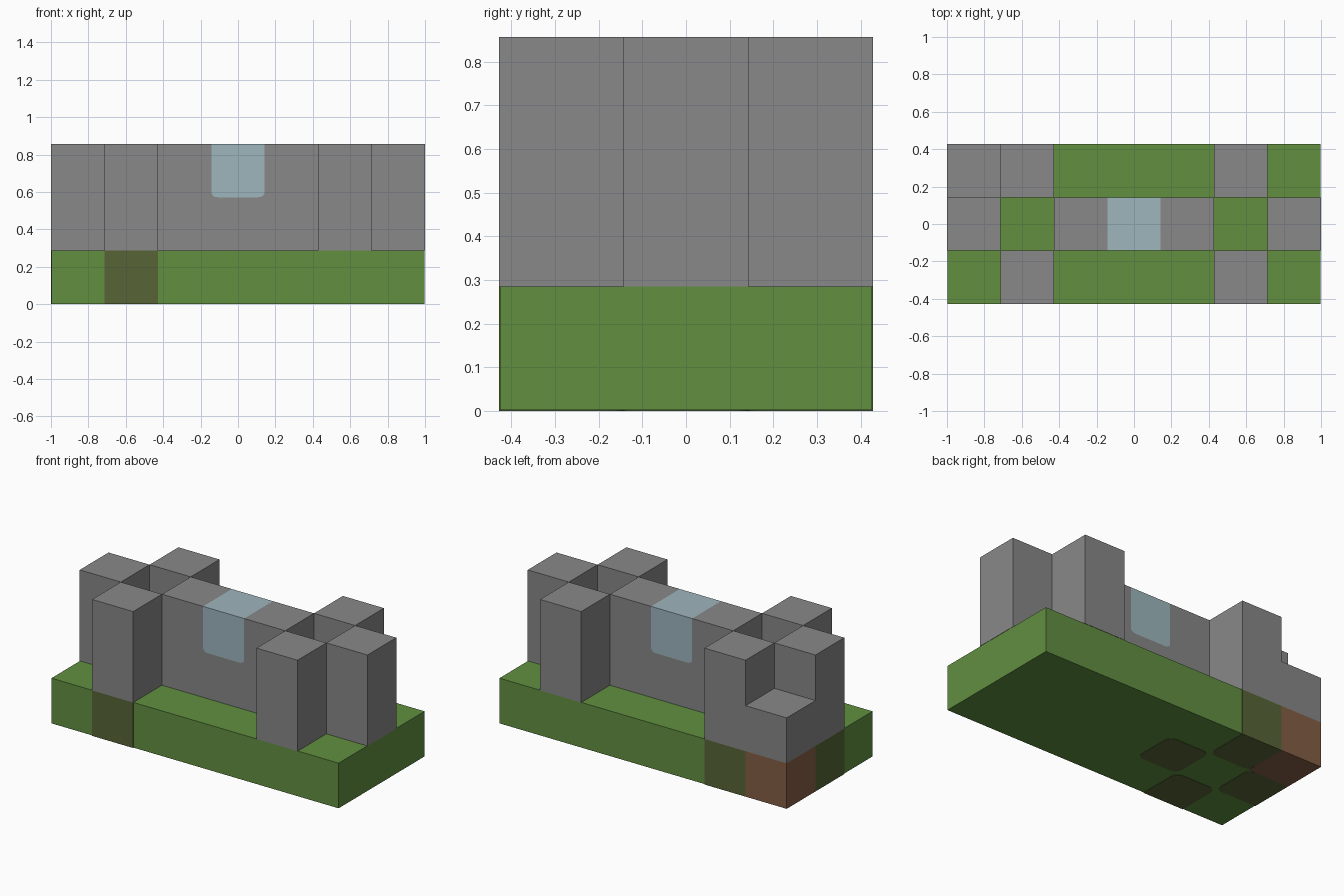
import bpy
import bmesh
from mathutils import Vector

U = 2 / 7          # side of one building block
TOP = 3 * U
SKIN = 0.002       # how far the soil patches stand proud of the turf

if "Cube" in bpy.data.objects:
    bpy.data.objects.remove(bpy.data.objects["Cube"], do_unlink=True)


def material(name, rgb):
    linear = [((c / 255 + 0.055) / 1.055) ** 2.4 for c in rgb] + [1]
    mat = bpy.data.materials.new(name)
    mat.use_nodes = True
    mat.diffuse_color = linear
    shader = mat.node_tree.nodes["Principled BSDF"]
    shader.inputs["Base Color"].default_value = linear
    shader.inputs["Roughness"].default_value = 0.9
    return mat


stone = material("grey stone", (136, 136, 136))
grass = material("grass green", (97, 143, 64))
moss = material("dark olive", (87, 101, 55))
soil = material("soil brown", (133, 95, 69))
glass = material("pale blue glass", (158, 182, 190))


def rounded(corners, radii, steps=5):
    """Polygon with each corner softened by its own radius."""
    pts = []
    for i, r in enumerate(radii):
        p = Vector(corners[i])
        if not r:
            pts.append(p)
            continue
        a = p + (Vector(corners[i - 1]) - p).normalized() * r
        b = p + (Vector(corners[(i + 1) % len(corners)]) - p).normalized() * r
        for s in range(steps + 1):
            t = s / steps
            pts.append(a.lerp(p, t).lerp(p.lerp(b, t), t))
    return pts


def prism(name, pts, lo, hi, mat, along="z"):
    """Extrude a flat outline along z, or an x-z outline along y."""
    def place(p, d):
        return (p[0], p[1], d) if along == "z" else (p[0], d, p[1])
    bm = bmesh.new()
    face = bm.faces.new([bm.verts.new(place(p, lo)) for p in pts])
    out = bmesh.ops.extrude_face_region(bm, geom=[face])
    moved = [g for g in out["geom"] if isinstance(g, bmesh.types.BMVert)]
    shift = Vector(place((0, 0), hi - lo))
    bmesh.ops.translate(bm, vec=shift, verts=moved)
    bmesh.ops.recalc_face_normals(bm, faces=bm.faces)
    mesh = bpy.data.meshes.new(name)
    bm.to_mesh(mesh)
    bm.free()
    mesh.materials.append(mat)
    obj = bpy.data.objects.new(name, mesh)
    bpy.context.collection.objects.link(obj)
    return obj


def rect(x0, x1, y0, y1):
    return [(x0, y0), (x1, y0), (x1, y1), (x0, y1)]


def cell(i, j):
    """Plan outline of block i along x and j along y."""
    x, y = (i - 3.5) * U, (j - 1.5) * U
    return rect(x, x + U, y, y + U)


# Turf slab
ex, ey = 1 - SKIN, 1.5 * U - SKIN
prism("turf_slab", rect(-ex, ex, -ey, ey), SKIN, U, grass)

# Darker soil under the right-hand tower, softened where it meets turf
for name, i, j in (("front_soil", 1, 0), ("outer_soil", 0, 1),
                   ("back_soil", 1, 2), ("inner_soil", 2, 1)):
    outline = cell(i, j)
    radii = [0.05 if abs(x) < 0.99 and abs(y) < 1.49 * U else 0
             for x, y in outline]
    prism(name, rounded(outline, radii), 0, U, moss)
prism("corner_soil", cell(0, 2), 0, U, soil)

# Stone pillars around both towers, and the low corner block
for side, outer, middle in (("right", 0, 1), ("left", 6, 5)):
    prism(side + "_outer_pillar", cell(outer, 1), U, TOP, stone)
    prism(side + "_front_pillar", cell(middle, 0), U, TOP, stone)
    prism(side + "_back_pillar", cell(middle, 2), U, TOP, stone)
prism("low_corner_block", cell(0, 2), U, 2 * U, stone)

# Centre wall with a notch, and the window that fills it
h = U / 2
window = rounded([(-h, TOP), (-h, 2 * U), (h, 2 * U), (h, TOP)],
                 [0, 0.035, 0.035, 0])
w = 1.5 * U
wall = [(w, TOP), (w, U), (-w, U), (-w, TOP)] + window
prism("centre_wall", wall, -h, h, stone, "y")
prism("window", window, -h, h, glass, "y")
